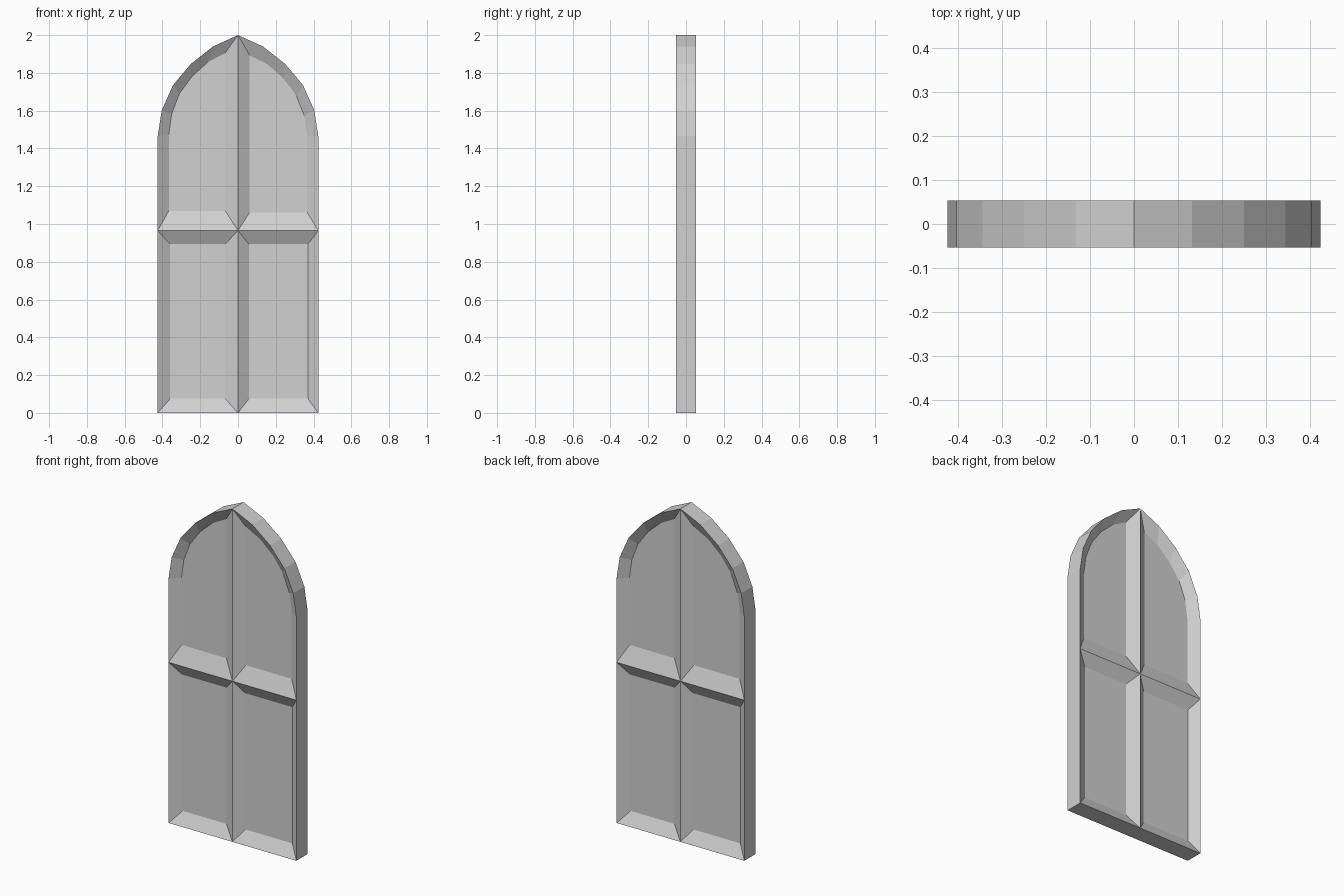
import bpy
import bmesh
from math import pi
from mathutils import Matrix

cube = bpy.data.objects.get("Cube")
if cube:
    bpy.data.objects.remove(cube, do_unlink=True)

HALF_W, RAIL_Z, HALF_T, RECESS = 0.425, 0.965, 0.053, 0.04

# Half outlines, from the centre bottom round the outer edge to the centre top
LOWER = [(0, 0), (HALF_W, 0), (HALF_W, RAIL_Z), (0, RAIL_Z)]
UPPER = [(0, RAIL_Z), (HALF_W, RAIL_Z), (HALF_W, 1.465), (0.404, 1.601),
         (0.345, 1.734), (0.25, 1.847), (0.132, 1.94), (0, 2)]

# Each bay: outline, side, and the sunken pane's x and z limits (inner, outer, bottom, top)
BAYS = [
    (LOWER, -1, (0.068, 0.359, 0.075, 0.893)),
    (LOWER, 1, (0.058, 0.37, 0.075, 0.893)),
    (UPPER, -1, (0.068, 0.366, 1.07, 1.905)),
    (UPPER, 1, (0.062, 0.366, 1.062, 1.893)),
]


def add_bay(bm, outline, side, pane):
    """Sloped border from the ridge outline down to a flat sunken pane."""
    x0, x1, z0, z1 = pane
    low, high = outline[0][1], outline[-1][1]
    outer, inner = [], []
    for x, z in outline:
        px = x0 + (x1 - x0) * x / HALF_W
        pz = z0 + (z1 - z0) * (z - low) / (high - low)
        outer.append(bm.verts.new((side * x, -HALF_T, z)))
        inner.append(bm.verts.new((side * px, RECESS - HALF_T, pz)))
    for i in range(len(outline)):
        j = (i + 1) % len(outline)
        bm.faces.new((outer[i], outer[j], inner[j], inner[i]))
    bm.faces.new(inner)


bm = bmesh.new()
for bay in BAYS:
    add_bay(bm, *bay)
bmesh.ops.remove_doubles(bm, verts=bm.verts, dist=0.0005)
front = bm.faces[:]

# Back side: the front turned half round
back = bmesh.ops.duplicate(bm, geom=bm.verts[:] + bm.edges[:] + front)
bmesh.ops.rotate(bm, cent=(0, 0, 0), matrix=Matrix.Rotation(pi, 3, "Z"),
                 verts=[v for v in back["geom"] if isinstance(v, bmesh.types.BMVert)])

# Outer rim through the thickness
edges = [e for e in bm.edges if e.is_boundary and e.verts[0].co.y < 0]
rim = bmesh.ops.extrude_edge_only(bm, edges=edges)
bmesh.ops.translate(bm, vec=(0, 2 * HALF_T, 0),
                    verts=[v for v in rim["geom"] if isinstance(v, bmesh.types.BMVert)])
bmesh.ops.remove_doubles(bm, verts=bm.verts, dist=0.0005)
bmesh.ops.recalc_face_normals(bm, faces=bm.faces)

mesh = bpy.data.meshes.new("arched_window")
bm.to_mesh(mesh)
bm.free()
window = bpy.data.objects.new("arched_window", mesh)
bpy.context.collection.objects.link(window)

# Plain grey finish
grey = bpy.data.materials.new("light_grey")
grey.use_nodes = True
colour = (0.64, 0.64, 0.64, 1)
grey.diffuse_color = colour
grey.node_tree.nodes["Principled BSDF"].inputs["Base Color"].default_value = colour
mesh.materials.append(grey)
